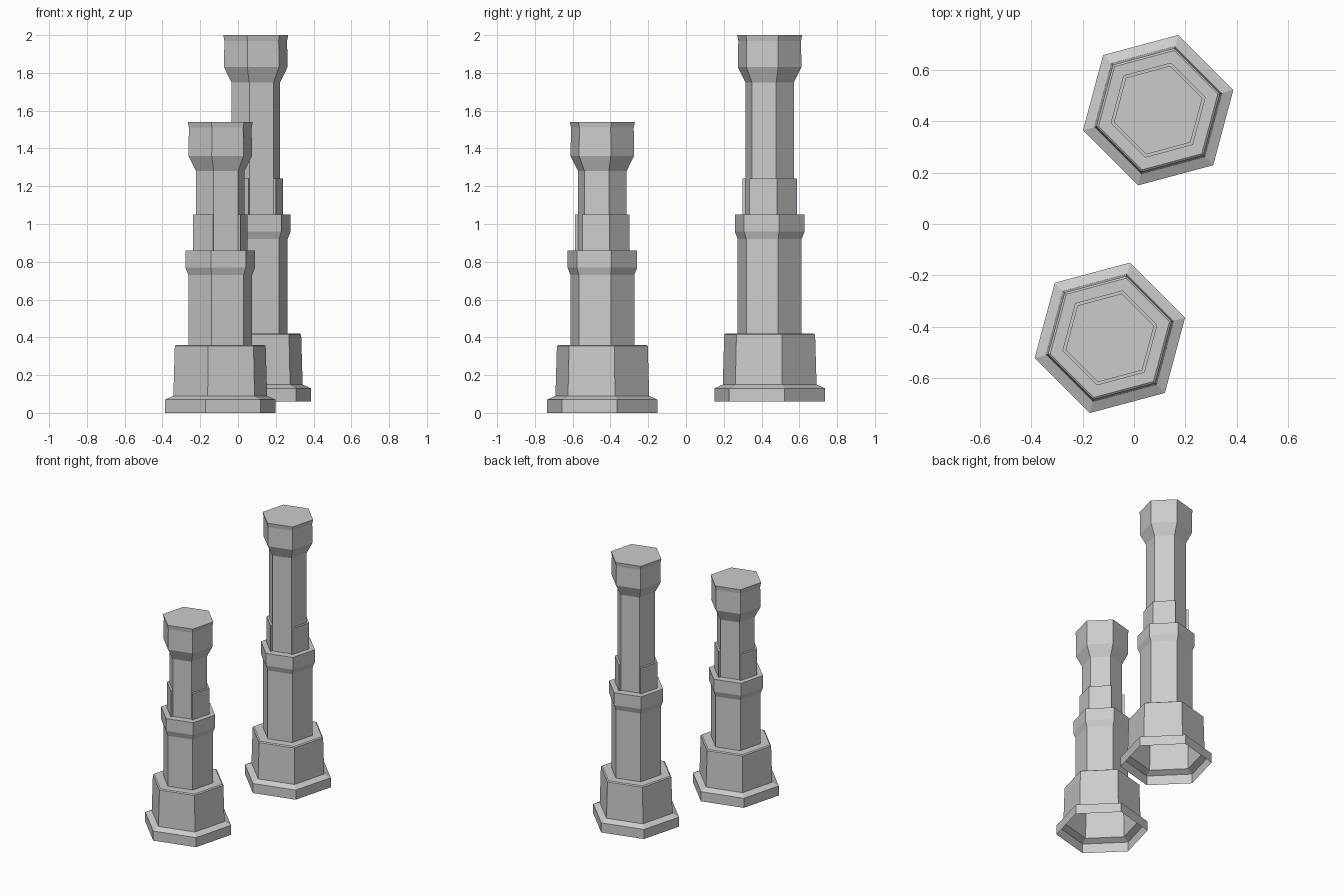
import bpy
import bmesh
from math import cos, sin, radians

cube = bpy.data.objects.get("Cube")
if cube:
    bpy.data.objects.remove(cube, do_unlink=True)

stone = bpy.data.materials.new("grey_stone")
stone.use_nodes = True
colour = (0.6, 0.6, 0.6, 1)
stone.diffuse_color = colour
stone.node_tree.nodes["Principled BSDF"].inputs["Base Color"].default_value = colour

TURN = 15  # direction of the first corner, in degrees


def corner(radius, k, z):
    a = radians(TURN + 60 * k)
    return (radius * cos(a), radius * sin(a), z)


def finish(bm, name, centre):
    mesh = bpy.data.meshes.new(name)
    bm.to_mesh(mesh)
    bm.free()
    mesh.materials.append(stone)
    obj = bpy.data.objects.new(name, mesh)
    obj.location = (*centre, 0)
    bpy.context.collection.objects.link(obj)


def hex_shell(name, centre, profile):
    """Stack hexagons of (radius, height), open below and capped above."""
    bm = bmesh.new()
    rings = [[bm.verts.new(corner(r, k, z)) for k in range(6)] for r, z in profile]
    for low, high in zip(rings, rings[1:]):
        for k in range(6):
            n = (k + 1) % 6
            bm.faces.new((low[k], low[n], high[n], high[k]))
    bm.faces.new(rings[-1])
    finish(bm, name, centre)


def half_sleeve(name, centre, first, bottom, top):
    """Thin jacket over two neighbouring sides of the upper shaft."""
    bm = bmesh.new()
    plan = [(0.15, first + i) for i in range(3)] + [(0.125, first + 2), (0.125, first)]
    low, high = [[bm.verts.new(corner(r, k, z)) for r, k in plan] for z in (bottom, top)]
    for i in range(len(plan)):
        n = (i + 1) % len(plan)
        bm.faces.new((low[i], low[n], high[n], high[i]))
    bm.faces.new(high)
    bm.faces.new(low[::-1])
    bmesh.ops.recalc_face_normals(bm, faces=bm.faces)
    finish(bm, name, centre)


def tower(name, centre, foot, block, collar, sleeve, neck, top):
    # Foot plate, tapered block, lower shaft and flared collar
    hex_shell(name + "_base_and_collar", centre, [
        (0.303, foot), (0.303, foot + 0.07), (0.257, foot + 0.09),
        (0.249, block - 0.006), (0.24, block), (0.175, block),
        (0.175, collar - 0.13), (0.191, collar - 0.09), (0.191, collar)])
    # Slim upper shaft and flared head
    hex_shell(name + "_shaft_and_head", centre, [
        (0.133, collar - 0.01), (0.133, neck), (0.174, neck + 0.08),
        (0.172, top - 0.03), (0.178, top)])
    # Jacket halves on opposite sides
    for side, first in (("left", -1), ("right", 2)):
        half_sleeve(f"{name}_{side}_sleeve", centre, first, collar - 0.01, sleeve)


tower("front_tower", (-0.094, -0.443), 0, 0.36, 0.86, 1.05, 1.28, 1.54)
tower("back_tower", (0.094, 0.443), 0.06, 0.42, 1.05, 1.24, 1.75, 2.0)
